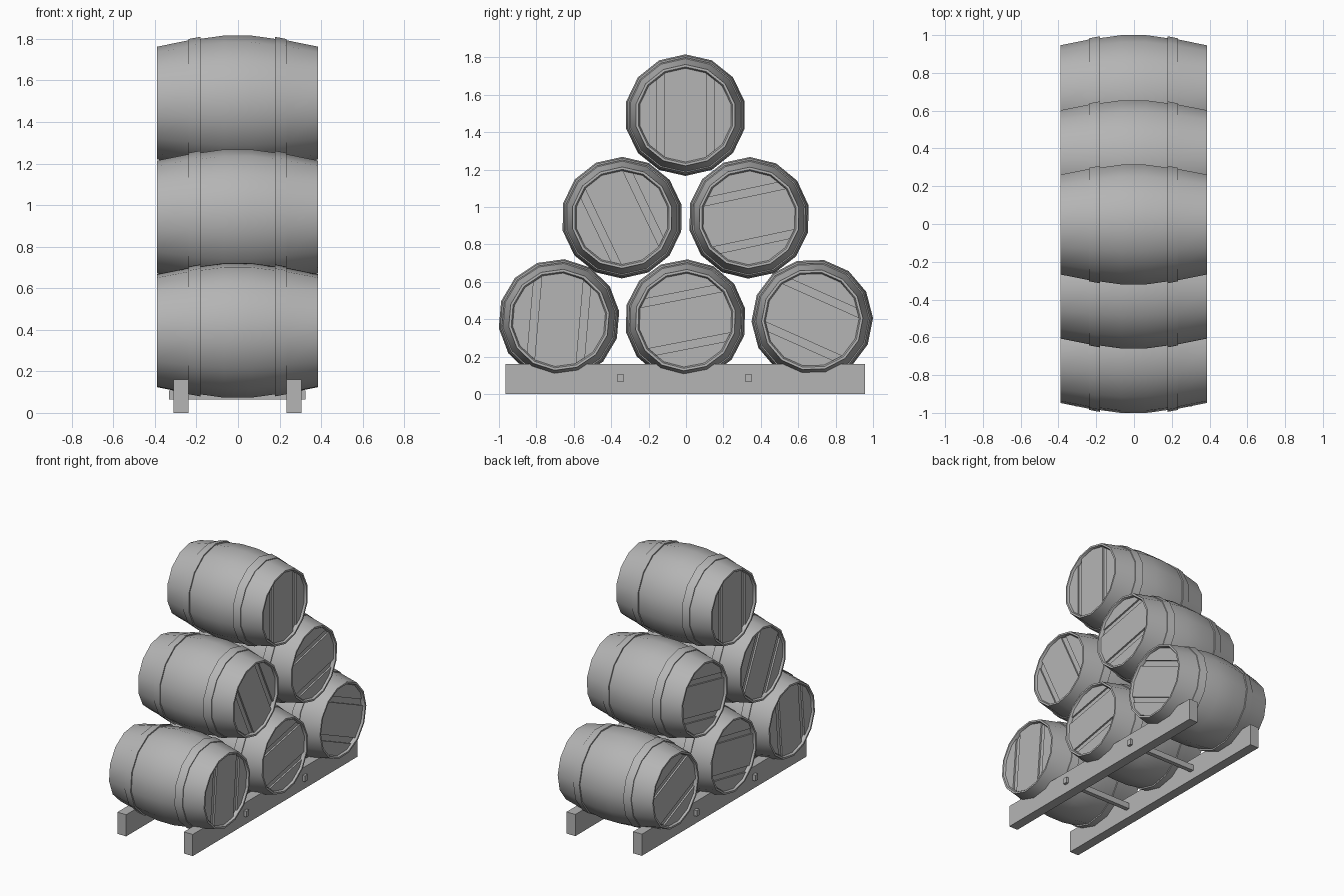
import bpy, bmesh
from math import cos, sin, tau, radians
from mathutils import Vector

if "Cube" in bpy.data.objects:
    bpy.data.objects.remove(bpy.data.objects["Cube"])

SIDES = 14
CX = -0.002

grey = bpy.data.materials.new("grey")
grey.diffuse_color = (0.46, 0.46, 0.46, 1)
grey.use_nodes = True
grey.node_tree.nodes["Principled BSDF"].inputs["Base Color"].default_value = grey.diffuse_color


def ring(bm, x, r):
    return [bm.verts.new((x, r * cos(tau * i / SIDES), r * sin(tau * i / SIDES)))
            for i in range(SIDES)]


def finish(bm, name):
    bmesh.ops.recalc_face_normals(bm, faces=bm.faces[:])
    me = bpy.data.meshes.new(name)
    bm.to_mesh(me)
    bm.free()
    me.materials.append(grey)
    return me


def place(me, name, loc, angle=0):
    ob = bpy.data.objects.new(name, me)
    bpy.context.collection.objects.link(ob)
    ob.location = loc
    ob.rotation_euler.x = radians(angle)
    return ob


# barrel body: half profile (x, radius) from recessed head to bulge, hoops included
half = [(0.362, 0.250), (0.374, 0.251), (0.388, 0.258), (0.388, 0.271),
        (0.236, 0.302), (0.236, 0.308), (0.179, 0.319), (0.179, 0.309),
        (0.065, 0.325)]
profile = half + [(-x, r) for x, r in reversed(half)]
bm = bmesh.new()
rings = [ring(bm, x, r) for x, r in profile]
for a, b in zip(rings, rings[1:]):
    for i in range(SIDES):
        j = (i + 1) % SIDES
        bm.faces.new((a[i], a[j], b[j], b[i]))
bm.faces.new(rings[0])
bm.faces.new(rings[-1])
body_mesh = finish(bm, "barrel")


# three head boards per end, with grooves between them
def board(side, lo, hi):
    bm = bmesh.new()
    bm.faces.new(ring(bm, side * 0.360, 0.2505))
    for z, n in ((lo, -1), (hi, 1)):
        geom = bm.verts[:] + bm.edges[:] + bm.faces[:]
        bmesh.ops.bisect_plane(bm, geom=geom, plane_co=Vector((0, 0, z)),
                               plane_no=Vector((0, 0, n)), clear_outer=True)
    ext = bmesh.ops.extrude_face_region(bm, geom=bm.faces[:])
    verts = [v for v in ext["geom"] if isinstance(v, bmesh.types.BMVert)]
    bmesh.ops.translate(bm, verts=verts, vec=(side * 0.014, 0, 0))
    return finish(bm, "head_board")


boards = [board(s, lo, hi) for s in (-1, 1)
          for lo, hi in ((-0.3, -0.153), (-0.112, 0.112), (0.153, 0.3))]

# pyramid stack: (y, z, roll)
stack = [(-0.679, 0.397, 85), (-0.003, 0.395, 11), (0.675, 0.397, -24),
         (-0.342, 0.943, -64.5), (0.337, 0.942, 12), (-0.003, 1.491, 90)]
barrels = []
for k, (y, z, roll) in enumerate(stack):
    barrels.append(place(body_mesh, f"barrel_{k + 1}", (CX, y, z), roll))
    for n, me in enumerate(boards):
        place(me, f"head_board_{k + 1}_{n + 1}", (CX, y, z), roll)

bpy.ops.object.select_all(action='DESELECT')
barrels[0].select_set(True)
bpy.context.view_layer.objects.active = barrels[0]
bpy.ops.object.shade_smooth_by_angle(angle=radians(28))


def box(name, lo, hi):
    bm = bmesh.new()
    bmesh.ops.create_cube(bm, size=1)
    lo, hi = Vector(lo), Vector(hi)
    bmesh.ops.scale(bm, verts=bm.verts, vec=hi - lo)
    return place(finish(bm, name), name, (lo + hi) / 2)


# rack rails and cross bars
for name, x in (("left_rail", -0.274), ("right_rail", 0.270)):
    box(name, (x - 0.036, -0.965, 0), (x + 0.036, 0.957, 0.16))
for name, y in (("front_cross_bar", -0.351), ("back_cross_bar", 0.333)):
    box(name, (-0.333, y - 0.016, 0.064), (0.325, y + 0.016, 0.107))
